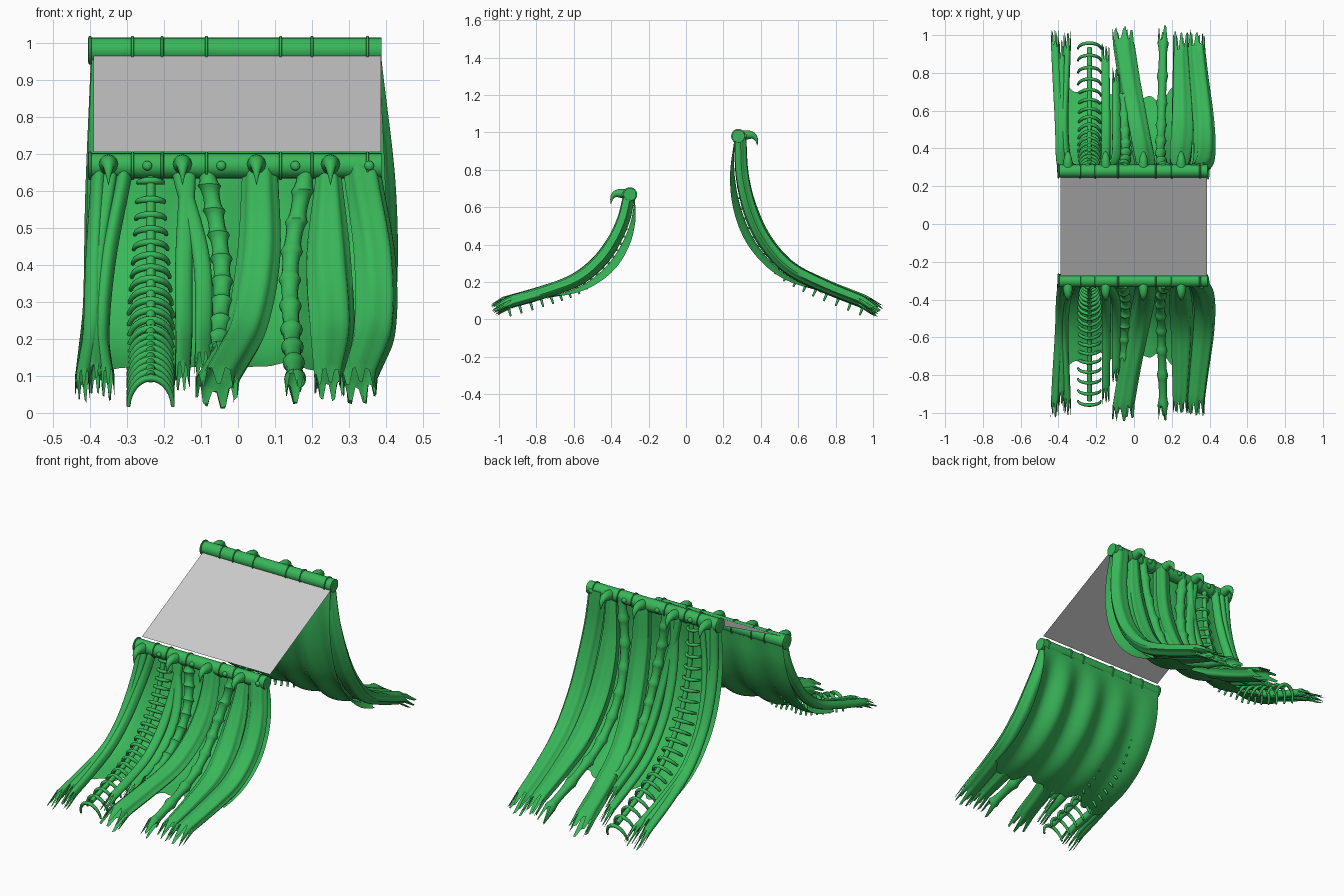
import bpy, math, random
from mathutils import Vector

if "Cube" in bpy.data.objects:
    bpy.data.objects.remove(bpy.data.objects["Cube"])

random.seed(4)
green = bpy.data.materials.new("green")
green.diffuse_color = (0.04, 0.47, 0.1, 1)
green.use_nodes = True
green.node_tree.nodes["Principled BSDF"].inputs["Base Color"].default_value = green.diffuse_color
X, Z = Vector((1, 0, 0)), Vector((0, 0, 1))

# Side profile (y, z) of the front curtain; the back one is mirrored and stretched upward
FRONT = [(-.295, .655), (-.325, .53), (-.38, .41), (-.46, .30), (-.58, .205), (-.75, .14), (-.975, .075)]
BACK = [(-y - .05 * math.sin(math.pi * (i + .6) / 6.6), .075 + (z - .075) * 1.53)
        for i, (y, z) in enumerate(FRONT)]
PROFILE = {"front": FRONT, "back": BACK}
RAIL = {"front": (-.30, .668), "back": (.28, .98)}


def spline(pts, u):
    """Catmull-Rom at index position u, straight past the ends"""
    n = len(pts) - 1
    i = min(max(int(u), 0), n - 1)
    f = u - i
    p1, p2 = Vector(pts[i]), Vector(pts[i + 1])
    if f < 0 or f > 1:
        return p1 + (p2 - p1) * f
    p0 = Vector(pts[i - 1]) if i > 0 else 2 * p1 - p2
    p3 = Vector(pts[i + 2]) if i < n - 1 else 2 * p2 - p1
    return .5 * (2 * p1 + (p2 - p0) * f + (2 * p0 - 5 * p1 + 4 * p2 - p3) * f * f
                 + (3 * p1 - p0 - 3 * p2 + p3) * f ** 3)


def frame(side, t):
    """Point, outward normal and tangent on a curtain profile"""
    pts = PROFILE[side]
    p = spline(pts, t * 6)
    d = (spline(pts, t * 6 + .1) - spline(pts, t * 6 - .1)).normalized()
    s = 1 if side == "front" else -1
    return Vector((0, p.x, p.y)), Vector((0, s * d.y, -s * d.x)), Vector((0, d.x, d.y))


def make(name, verts, faces, angle=50):
    me = bpy.data.meshes.new(name)
    me.from_pydata([tuple(v) for v in verts], [], faces)
    ob = bpy.data.objects.new(name, me)
    bpy.context.collection.objects.link(ob)
    me.materials.append(green)
    bpy.ops.object.select_all(action='DESELECT')
    ob.select_set(True)
    bpy.context.view_layer.objects.active = ob
    bpy.ops.object.mode_set(mode='EDIT')
    bpy.ops.mesh.select_all(action='SELECT')
    bpy.ops.mesh.normals_make_consistent(inside=False)
    bpy.ops.object.mode_set(mode='OBJECT')
    bpy.ops.object.shade_smooth_by_angle(angle=math.radians(angle))
    return ob


def circle(n):
    return [2 * math.pi * j / n for j in range(n)]


def loft(rings, verts, faces, cap_end=True):
    b, n = len(verts), len(rings[0])
    for r in rings:
        verts.extend(r)
    for i in range(len(rings) - 1):
        for j in range(n):
            k, a = (j + 1) % n, b + i * n
            faces.append((a + j, a + k, a + n + k, a + n + j))
    faces.append(tuple(range(b, b + n)))
    if cap_end:
        faces.append(tuple(range(len(verts) - n, len(verts))))


def tube(pts, radii, ref, verts, faces, n=10):
    """Planar sweep; ref is perpendicular to the plane of the path"""
    rings = []
    for i, p in enumerate(pts):
        d = (pts[min(i + 1, len(pts) - 1)] - pts[max(i - 1, 0)]).normalized()
        q = d.cross(ref).normalized()
        rings.append([p + radii[i] * (ref * math.cos(a) + q * math.sin(a)) for a in circle(n)])
    loft(rings, verts, faces)


def strand(name, side, xs, radii, t1, depth, lift, lobes=0, fold=0, segments=0):
    """Hanging strand with a torn tip; xs are spaced evenly down the profile"""
    top, mid, end = radii
    keys = list(zip(xs, (top, mid, mid, end)))
    n = 28 if lobes else 14
    rows = segments * 7 if segments else 44
    phase = random.random() * 6
    rings = []
    for i in range(rows + 1):
        w = i / rows
        t = -.02 + (t1 + .02) * w
        x, r = spline(keys, t * 3)
        if segments:  # each segment flares towards its lower end
            q = (i % 7) / 6
            r *= .82 + .32 * abs(2 * q - 1) ** 3 * (1 if q > .5 else .35)
        ring = []
        for j, a in enumerate(circle(n)):
            tooth = i == rows and (j // 2) % 2
            shift = 0 if i < rows else random.uniform(-.01, .01) + (.035 if tooth else -.012)
            k = r * (1 + fold * math.cos(lobes * a + phase + 1.5 * w))
            p, nor, _ = frame(side, t + shift)
            ring.append(p + X * (x + k * math.cos(a)) + nor * (lift + k * depth * math.sin(a))
                        - Z * (.02 if tooth else 0))
        rings.append(ring)
    v, f = [], []
    loft(rings, v, f, False)
    make(side + "_" + name, v, f)


# x at four heights, then tip position
VEINS = {
    "outer_vein": ((-.375, -.388, -.395, -.42), .99),
    "left_vein": ((-.305, -.353, -.37, -.352), .98),
    "inner_left_vein": ((-.345, -.382, -.385, -.385), .95),
    "spine_side_vein": ((-.135, -.147, -.148, -.152), .94),
    "crossing_vein": ((-.16, -.1, -.095, -.1), .86),
}
SEGMENTED = {
    "hidden_segmented_vein": ((-.085, -.045, -.05, -.06), .8),
    "segmented_vein": ((.185, .143, .145, .155), 1),
}
MUSCLES = {  # with top, middle and tip radius
    "middle_muscle": ((.06, .055, .015, -.058), (.045, .054, .054), 1),
    "right_muscle": ((.245, .245, .255, .245), (.03, .056, .036), .98),
    "outer_muscle": ((.335, .37, .368, .325), (.048, .053, .044), .985),
}


def build_curtain(side):
    for name, (xs, t1) in VEINS.items():
        strand(name, side, xs, (.021, .023, .02), t1, 1, .012, 3, .08)
    for name, (xs, t1) in SEGMENTED.items():
        strand(name, side, xs, (.028, .027, .026), t1, 1, .01, segments=9)
    for name, (xs, radii, t1) in MUSCLES.items():
        strand(name, side, xs, radii, t1, .65, .01, 6, .09)

    # Rippled backing sheet with torn hem
    nx, nt = 64, 30
    v, f = [], []
    for i in range(nx + 1):
        u = i / nx
        hem = .81 + .025 * math.sin(u * 17) + .015 * math.sin(u * 43)
        wave = (.5 + .5 * math.sin(u * 26)) * (.25 + .75 * u)
        for j in range(nt + 1):
            t = hem * j / nt
            s = math.sin(math.pi * min(1, t / .85))
            p, nor, _ = frame(side, t)
            v.append(p + X * (-.395 + .775 * u + s * .035 * (u - .4)) - nor * (.022 + s * (.014 + .05 * wave)))
    for i in range(nx):
        for j in range(nt):
            a = i * (nt + 1) + j
            f.append((a, a + 1, a + nt + 2, a + nt + 1))
    make(side + "_backing_sheet", v, f, 60)

    # Spine cord
    v, f, rings = [], [], []
    for i in range(41):
        p, nor, _ = frame(side, .01 + .024 * i)
        rings.append([p + X * (-.236 + .013 * math.cos(a)) + nor * (.008 + .013 * math.sin(a)) for a in circle(10)])
    loft(rings, v, f)
    make(side + "_spine_cord", v, f)

    # Arched ribs, growing downward
    v, f = [], []
    for i in range(21):
        w = i / 20
        p, nor, tan = frame(side, .04 + .945 * w ** .88)
        half = .034 + .026 * min(1, w * 2.2)
        drop = .03 + .05 * min(1, w * 1.6)
        arc = [math.pi * k / 14 for k in range(15)]
        pts = [p + X * (-.236 - half * math.cos(a)) + nor * (.014 - drop * (1 - abs(math.sin(a)))) for a in arc]
        tube(pts, [.005 + .005 * math.sin(a) for a in arc], tan, v, f, 8)
    make(side + "_ribs", v, f)


def build_rail(side):
    out = Vector((0, -1 if side == "front" else 1, 0))
    c = Vector((0, *RAIL[side]))
    # Rail bar
    v, f = [], []
    tube([c - X * .4, c + X * .388], [.034] * 2, Z, v, f, 24)
    make(side + "_rail", v, f)
    # Binding rings
    v, f = [], []
    for x in (-.4, -.285, -.205, -.085, .115, .2, .35):
        tube([c + X * (x + d * .005) for d in (-1, -.5, .5, 1)], [.033, .039, .039, .033], Z, v, f, 24)
    make(side + "_rail_rings", v, f)
    # Hooked claws and small studs, alternating
    claws, studs = ([], []), ([], [])
    for i in range(4):
        p = c + X * (-.35 + .2 * i)
        steps = [k / 8 for k in range(9)]
        tube([p + out * (.01 + .092 * math.sin(s * 1.5)) + Z * (.03 * s - .08 * s ** 3) for s in steps],
             [.026 * (1 - s ** 1.8) + .001 for s in steps], X, *claws, 12)
        tube([p + X * .105 + out * a for a in (.02, .038, .043, .044)], [.014, .013, .009, .002], X, *studs, 12)
    make(side + "_claws", *claws)
    make(side + "_studs", *studs)


for side in ("front", "back"):
    build_curtain(side)
    build_rail(side)

# Plain sloping panel between the rails
panel = make("panel", [(-.39, -.275, .705), (.387, -.275, .705), (.387, .265, .972), (-.39, .265, .972)], [(0, 1, 2, 3)])
panel.data.materials.clear()
